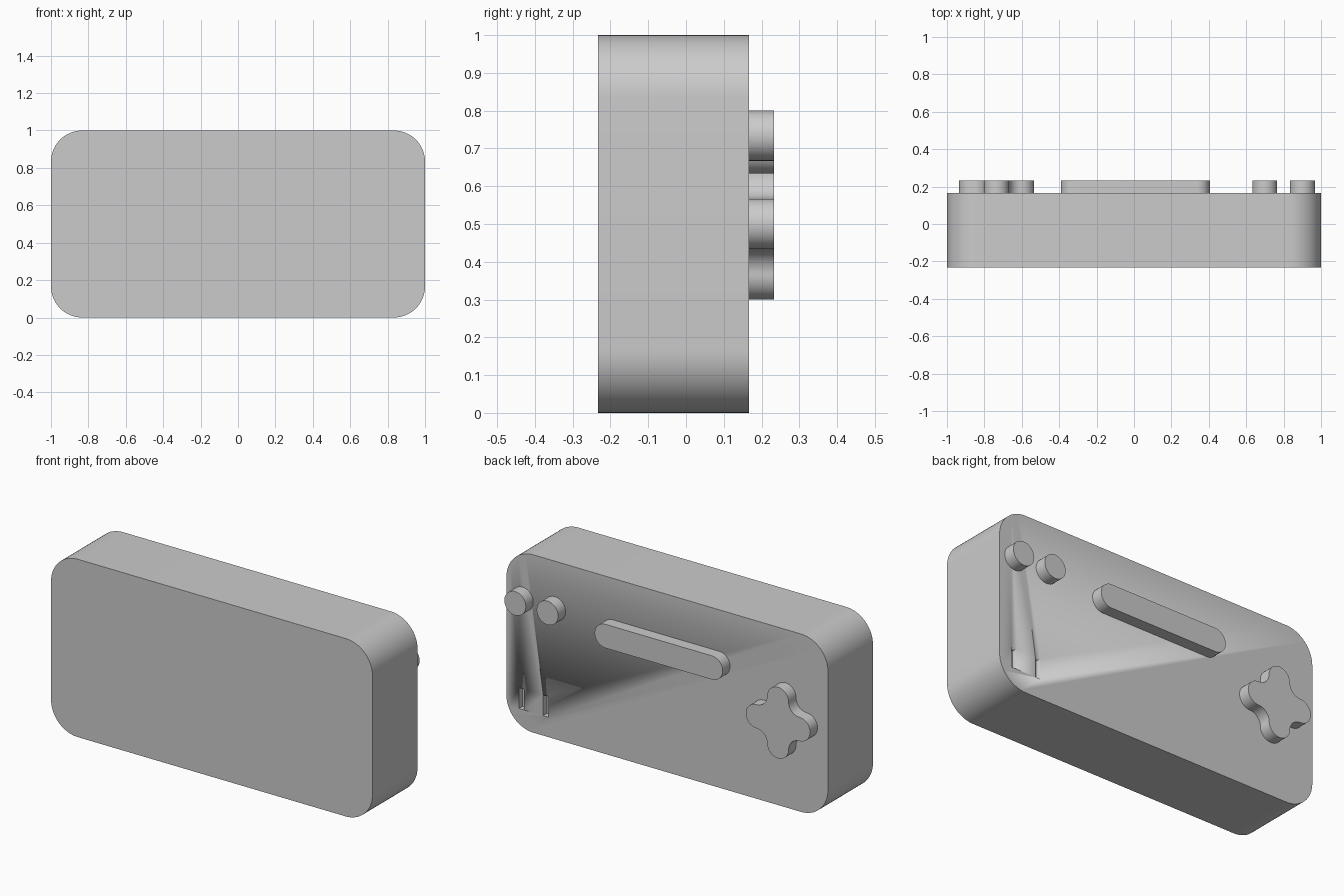
import bpy, bmesh
from math import sin, cos, radians

if "Cube" in bpy.data.objects:
    bpy.data.objects.remove(bpy.data.objects["Cube"], do_unlink=True)

FRONT, BACK, TOP = -0.233, 0.167, 0.233   # depths of the case faces and of the raised controls
R = 0.0667                                # shared radius of the controls

grey = bpy.data.materials.new("plain grey")
grey.use_nodes = True
grey.diffuse_color = (0.6, 0.6, 0.6, 1)
grey.node_tree.nodes["Principled BSDF"].inputs["Base Color"].default_value = (0.6, 0.6, 0.6, 1)


def arc(cx, cz, r, start, end, steps=16):
    angles = [radians(start + (end - start) * i / steps) for i in range(steps + 1)]
    return [(cx + r * cos(a), cz + r * sin(a)) for a in angles]


def rounded_box(cx, cz, hx, hz, r):
    pts = []
    for i, (sx, sz) in enumerate([(1, 1), (-1, 1), (-1, -1), (1, -1)]):
        pts += arc(cx + sx * (hx - r), cz + sz * (hz - r), r, 90 * i, 90 * i + 90)
    return pts


def clover(cx, cz):
    # four round lobes joined by hollow quarter circles
    pts = []
    for i in range(4):
        a = radians(90 * i)
        lobe = arc(2 * R, 0, R, -90, 90, 24) + arc(2 * R, 2 * R, R, 270, 180)
        pts += [(cx + u * cos(a) - v * sin(a), cz + u * sin(a) + v * cos(a)) for u, v in lobe]
    return pts


def prism(name, pts, y0, y1):
    bm = bmesh.new()
    face = bm.faces.new([bm.verts.new((x, y0, z)) for x, z in pts])
    side = bmesh.ops.extrude_face_region(bm, geom=[face])["geom"]
    moved = [v for v in side if isinstance(v, bmesh.types.BMVert)]
    bmesh.ops.translate(bm, verts=moved, vec=(0, y1 - y0, 0))
    bmesh.ops.remove_doubles(bm, verts=bm.verts, dist=1e-5)
    bmesh.ops.recalc_face_normals(bm, faces=bm.faces)
    mesh = bpy.data.meshes.new(name)
    bm.to_mesh(mesh)
    bm.free()
    mesh.materials.append(grey)
    obj = bpy.data.objects.new(name, mesh)
    bpy.context.collection.objects.link(obj)
    bpy.ops.object.select_all(action="DESELECT")
    obj.select_set(True)
    bpy.context.view_layer.objects.active = obj
    bpy.ops.object.shade_smooth_by_angle(angle=radians(30))
    return obj


# Case
case = prism("case", rounded_box(0, 0.5, 1, 0.5, 0.167), FRONT, BACK)

# Raised controls on the back
prism("direction_pad", clover(-0.735, 0.5), BACK, TOP)
prism("long_bar", rounded_box(0.007, 0.7, 0.398, R, R), BACK, TOP)
for name, x in (("inner_button", 0.699), ("outer_button", 0.9)):
    prism(name, arc(x, 0.734, R, 0, 360, 48), BACK, TOP)

# Two narrow slots sunk into the back
for name, x in (("inner_slot_cutter", 0.755), ("outer_slot_cutter", 0.906)):
    hx, hz, z = 0.0165, 0.058, 0.17
    corners = [(x - hx, z - hz), (x + hx, z - hz), (x + hx, z + hz), (x - hx, z + hz)]
    cutter = prism(name, corners, BACK - 0.033, BACK + 0.05)
    cutter.hide_render = True
    cutter.hide_set(True)
    cut = case.modifiers.new(name, "BOOLEAN")
    cut.operation = "DIFFERENCE"
    cut.solver = "EXACT"
    cut.object = cutter
